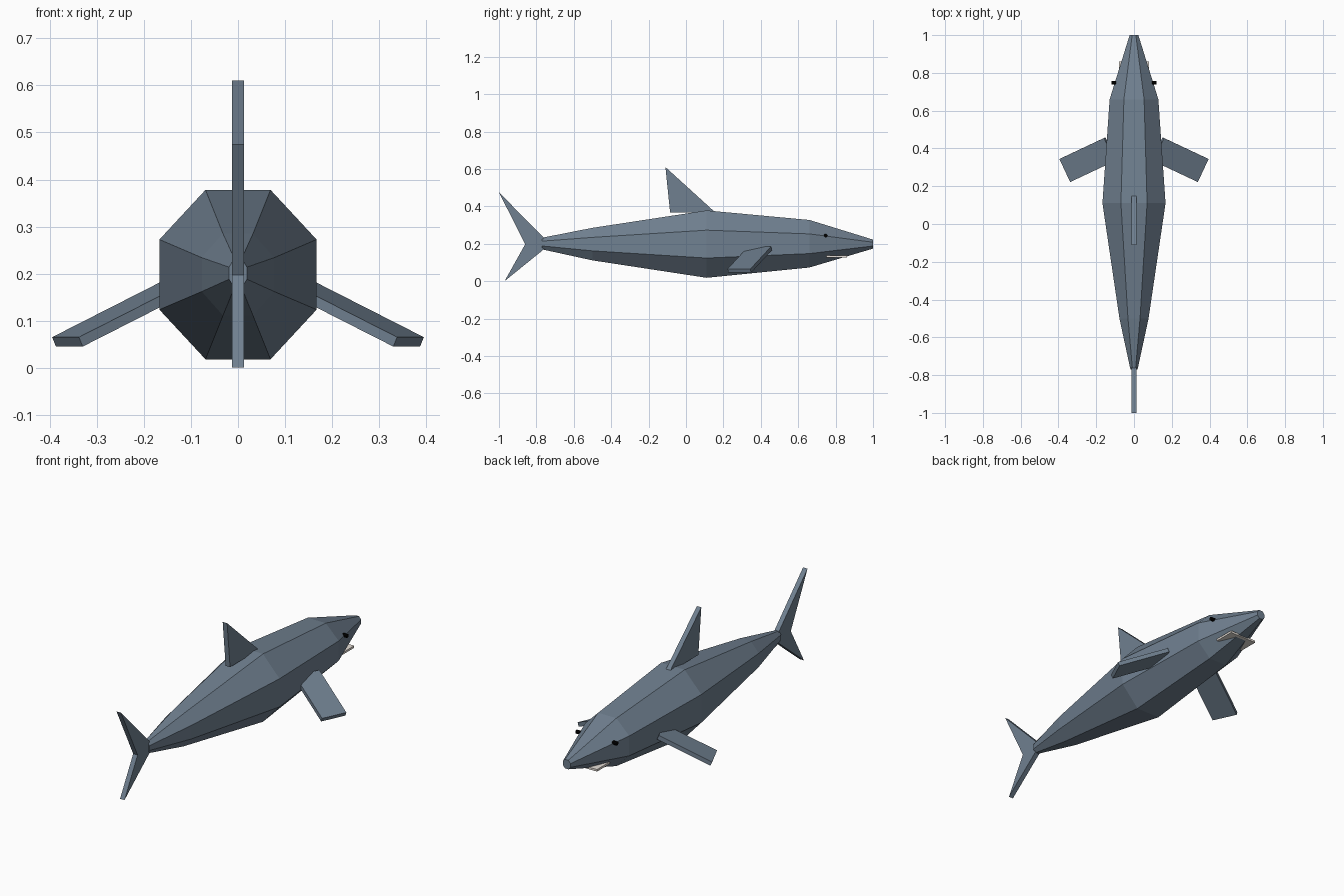
import bpy, bmesh, math
from mathutils import Vector

if "Cube" in bpy.data.objects:
    bpy.data.objects.remove(bpy.data.objects["Cube"])


def material(name, rgb):
    m = bpy.data.materials.new(name)
    m.diffuse_color = (*rgb, 1)
    m.use_nodes = True
    m.node_tree.nodes["Principled BSDF"].inputs["Base Color"].default_value = m.diffuse_color
    return m


SLATE = material("slate grey", (0.162, 0.216, 0.279))
BLACK = material("black", (0.0, 0.0, 0.0))
IVORY = material("ivory", (0.86, 0.80, 0.74))


def add_object(name, bm, mat):
    bmesh.ops.recalc_face_normals(bm, faces=bm.faces)
    me = bpy.data.meshes.new(name)
    bm.to_mesh(me)
    bm.free()
    me.materials.append(mat)
    ob = bpy.data.objects.new(name, me)
    bpy.context.collection.objects.link(ob)
    return ob


def loft(name, loops, mat):
    """Skin a closed solid through loops with equal point counts."""
    bm = bmesh.new()
    rings = [[bm.verts.new(p) for p in loop] for loop in loops]
    n = len(rings[0])
    for a, b in zip(rings, rings[1:]):
        for i in range(n):
            j = (i + 1) % n
            bm.faces.new((a[i], a[j], b[j], b[i]))
    bm.faces.new(rings[0])
    bm.faces.new(rings[-1])
    return add_object(name, bm, mat)


def flat_fin(name, profile, half):
    """Upright fin from a (y, z) profile."""
    return loft(name, [[(x, y, z) for y, z in profile] for x in (-half, half)], SLATE)


# body: eight-sided sections (y, centre z, half width, half height)
sections = [(-0.77, 0.201, 0.019, 0.031), (-0.5, 0.198, 0.077, 0.087),
            (0.11, 0.198, 0.167, 0.180), (0.66, 0.200, 0.129, 0.127),
            (1.0, 0.198, 0.023, 0.024)]
k = math.cos(math.pi / 8)
angles = [math.pi / 8 + i * math.pi / 4 for i in range(8)]
loft("body", [[(w / k * math.cos(a), y, c + h / k * math.sin(a)) for a in angles]
              for y, c, w, h in sections], SLATE)

# upright fins
flat_fin("dorsal_fin", [(-0.11, 0.61), (0.157, 0.367), (-0.085, 0.367)], 0.013)
flat_fin("tail_fin", [(-1.0, 0.475), (-0.76, 0.232), (-0.76, 0.17),
                      (-0.97, 0.0), (-0.86, 0.197)], 0.013)

# side fins and eyes, mirrored
tip = Vector((0.395, 0.344, 0.065))
chord = Vector((-0.057, -0.122, 0))
span = Vector((-0.236, 0.111, 0.12))
drop = Vector((-0.008, 0.004, -0.02))
for side, s in (("right", 1), ("left", -1)):
    top = [tip, tip + chord, tip + chord + span, tip + span]
    loops = [[(s * p.x, p.y, p.z) for p in (q + d for q in top)]
             for d in (Vector(), drop)]
    loft(side + "_side_fin", loops, SLATE)
    loft(side + "_eye", [[(s * x, 0.747 + 0.01 * math.cos(a), 0.243 + 0.01 * math.sin(a))
                          for a in angles] for x in (0.095, 0.12)], BLACK)

# mouth plate poking out below the snout
loft("mouth", [[(x, y, z) for x, y in ((-0.08, 0.75), (0.08, 0.75),
                                       (0.08, 0.86), (-0.08, 0.86))]
               for z in (0.127, 0.138)], IVORY)
